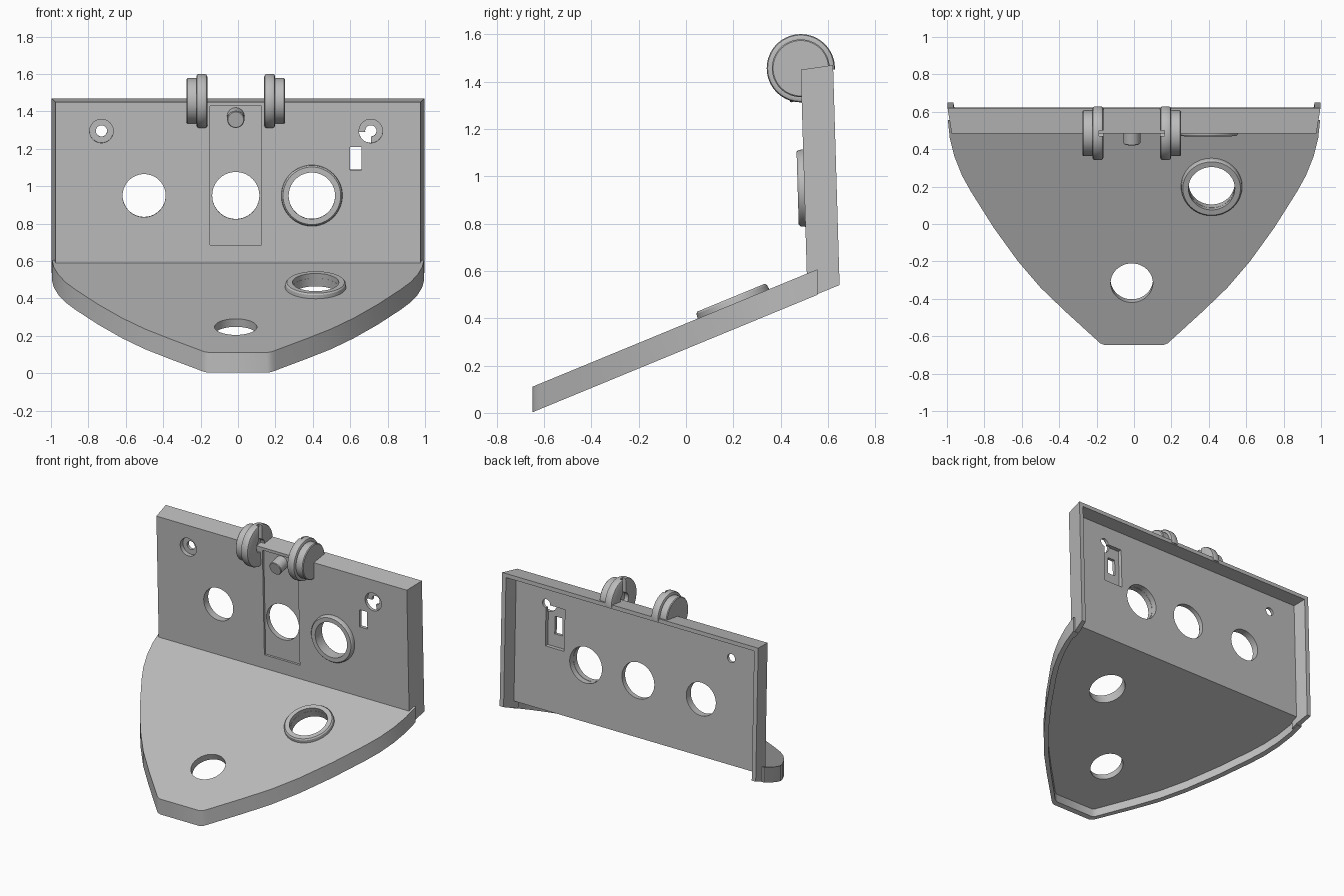
import bpy, bmesh
from math import radians, cos, sin, tan, pi
from mathutils import Matrix, Vector

cube = bpy.data.objects.get("Cube")
if cube:
    bpy.data.objects.remove(cube, do_unlink=True)

grey = bpy.data.materials.new("plain grey")
grey.use_nodes = True
COLOR = (0.5, 0.5, 0.5, 1)
grey.diffuse_color = COLOR
grey.node_tree.nodes["Principled BSDF"].inputs["Base Color"].default_value = COLOR

MID = -0.012                      # centre line of the hinge features
SLOPE = radians(22.4)
FLOOR, WALL = 0.05, 0.028         # plate and rim thickness
RX = lambda a: Matrix.Rotation(a, 4, 'X')
RY = lambda a: Matrix.Rotation(a, 4, 'Y')
T = lambda *v: Matrix.Translation(v)

# Working frames: panel (x across, y into depth, z up), base (y up the slope)
PANEL = T(0, 0.513, 0.5) @ RX(radians(1.7))
BASE = T(0, -0.65, 0.11) @ RX(SLOPE)
FACING = RX(pi / 2)               # turns a z axis to point out of the panel


def make(name, bm, matrix=Matrix()):
    bmesh.ops.transform(bm, matrix=matrix, verts=bm.verts)
    bmesh.ops.recalc_face_normals(bm, faces=bm.faces)
    me = bpy.data.meshes.new(name)
    bm.to_mesh(me)
    bm.free()
    me.materials.append(grey)
    ob = bpy.data.objects.new(name, me)
    bpy.context.collection.objects.link(ob)
    return ob


def prism(name, lower, upper, matrix=Matrix()):
    """Solid between two matching loops of points."""
    bm = bmesh.new()
    a = [bm.verts.new(p) for p in lower]
    b = [bm.verts.new(p) for p in upper]
    bm.faces.new(a)
    bm.faces.new(b)
    for i in range(len(a)):
        j = (i + 1) % len(a)
        bm.faces.new((a[i], a[j], b[j], b[i]))
    return make(name, bm, matrix)


def box(name, x, y, z, matrix=Matrix()):
    loop = [(x[0], y[0]), (x[1], y[0]), (x[1], y[1]), (x[0], y[1])]
    return prism(name, [(*p, z[0]) for p in loop], [(*p, z[1]) for p in loop], matrix)


def lathe(name, profile, matrix, steps=64):
    """Closed (radius, height) profile spun about z."""
    bm = bmesh.new()
    vs = [bm.verts.new((r, 0, h)) for r, h in profile]
    edges = [bm.edges.new((vs[i], vs[(i + 1) % len(vs)])) for i in range(len(vs))]
    bmesh.ops.spin(bm, geom=vs + edges, cent=(0, 0, 0), axis=(0, 0, 1),
                   angle=2 * pi, steps=steps, use_merge=True)
    bmesh.ops.remove_doubles(bm, verts=bm.verts, dist=1e-5)
    bmesh.ops.dissolve_degenerate(bm, edges=bm.edges, dist=1e-6)
    return make(name, bm, matrix)


def rod(name, r, lo, hi, matrix):
    bm = bmesh.new()
    bmesh.ops.create_cone(bm, cap_ends=True, segments=64, radius1=r, radius2=r, depth=hi - lo)
    return make(name, bm, matrix @ T(0, 0, (lo + hi) / 2))


def cut(ob, cutters):
    for c in cutters:
        c.hide_render = True
        mod = ob.modifiers.new("cut", 'BOOLEAN')
        mod.operation, mod.solver, mod.object = 'DIFFERENCE', 'EXACT', c
        bpy.context.view_layer.update()
        deps = bpy.context.evaluated_depsgraph_get()
        old, ob_eval = ob.data, ob.evaluated_get(deps)
        new = bpy.data.meshes.new_from_object(ob_eval)
        ob.modifiers.clear()
        ob.data = new
        bpy.data.meshes.remove(old)
        bpy.data.objects.remove(c, do_unlink=True)


def smooth(ob):
    bpy.ops.object.select_all(action='DESELECT')
    ob.select_set(True)
    bpy.context.view_layer.objects.active = ob
    bpy.ops.object.shade_smooth_by_angle(angle=radians(30))


# Sloping base: curved shell, open underneath
half = [(0.995, 0.555), (0.985, 0.46), (0.96, 0.36), (0.92, 0.26), (0.87, 0.17), (0.75, -0.02),
        (0.62, -0.2), (0.5, -0.34), (0.37, -0.465), (0.2, -0.62), (0.18, -0.638), (0.155, -0.648)]
outline = half + [(-x, y) for x, y in reversed(half)]
inner = [(x * 0.97, 0.7 if y > 0.55 else y + WALL) for x, y in outline]


def sloped(loop, offset):
    return [(x, y, 0.11 + (y + 0.65) * tan(SLOPE) + offset) for x, y in loop]


base = prism("base", sloped(outline, -0.108), sloped(outline, 0))
ring_spot = BASE @ T(0.415, 0.92, 0)
cut(base, [prism("base_hollow", sloped(inner, -0.3), sloped(inner, -FLOOR)),
           rod("base_hole", 0.113, -0.2, 0.1, BASE @ T(MID, 0.362, 0)),
           rod("base_ring_hole", 0.123, -0.2, 0.1, ring_spot)])


# Upright panel: shallow tray with drafted sides, open at the back
def tray(name, front, back):
    loops = []
    for w, y, lo, hi in (front, back):
        loops.append([(-w, y, lo), (w, y, lo), (w, y, hi), (-w, y, hi)])
    return prism(name, *loops, PANEL)


panel = tray("panel", (0.975, 0, -0.015, 0.95), (0.997, 0.137, 0.036, 0.966))


def panel_rod(name, x, z, r, lo, hi):
    return rod(name, r, lo, hi, PANEL @ T(x, 0, z) @ FACING)


cutters = [tray("panel_hollow", (0.947, FLOOR, -0.3, 0.922), (0.98, 0.2, -0.3, 0.95)),
           box("seam_cut", (-0.947, 0.947), (1.1, 1.6), (-0.4, -FLOOR), BASE),
           box("slide_recess", (MID - 0.138, MID + 0.138), (-0.1, 0.015), (0.185, 0.93), PANEL),
           box("window", (0.6, 0.66), (-0.1, 0.1), (0.588, 0.71), PANEL),
           box("back_pocket", (0.565, 0.712), (0.022, 0.1), (0.5, 0.79), PANEL)]
for x, r in ((-0.502, 0.115), (MID, 0.126), (0.395, 0.126)):
    cutters.append(panel_rod("round_hole", x, 0.45, r, -0.1, 0.1))
for x in (-0.73, 0.71):
    cutters.append(panel_rod("counterbore", x, 0.795, 0.063, -0.03, 0.1))
    cutters.append(panel_rod("screw_hole", x, 0.795, 0.03, -0.1, 0.1))
cut(panel, cutters)

# Raised collars around one hole in each plate
collar = [(0.124, -0.01), (0.165, -0.01), (0.161, 0.02), (0.154, 0.028), (0.124, 0.028)]
base_collar = lathe("base_collar", collar, ring_spot)
panel_collar = lathe("panel_collar", collar, PANEL @ T(0.395, 0, 0.45) @ FACING)

# Peg at the top of the slide recess
peg = lathe("peg", [(0, -0.04), (0.046, -0.04), (0.046, 0.055), (0.042, 0.059), (0, 0.059)],
            PANEL @ T(MID, 0, 0.87) @ RX(radians(12)) @ FACING)

# Stepped knobs on the top edge, each with a blind socket and slot inside
knob = [(0, 0.03), (0.045, 0.03), (0.045, 0), (0.132, 0), (0.14, 0.004), (0.144, 0.012),
        (0.144, 0.046), (0.14, 0.054), (0.132, 0.058), (0.122, 0.058), (0.122, 0.106),
        (0.117, 0.111), (0, 0.111)]
knobs = []
for side, name in ((1, "left_knob"), (-1, "right_knob")):
    ob = lathe(name, knob, T(MID + side * 0.152, 0.485, 1.456) @ RY(side * pi / 2))
    a = MID + side * 0.1
    b = MID + side * 0.176
    cut(ob, [box("slot", (min(a, b), max(a, b)), (0.47, 0.5), (1.47, 1.7)),
             box("edge_notch", (-0.5, 0.5), (0.53, 0.8), (1.2, 1.45))])
    knobs.append(ob)

for ob in [base, panel, base_collar, panel_collar, peg] + knobs:
    smooth(ob)
